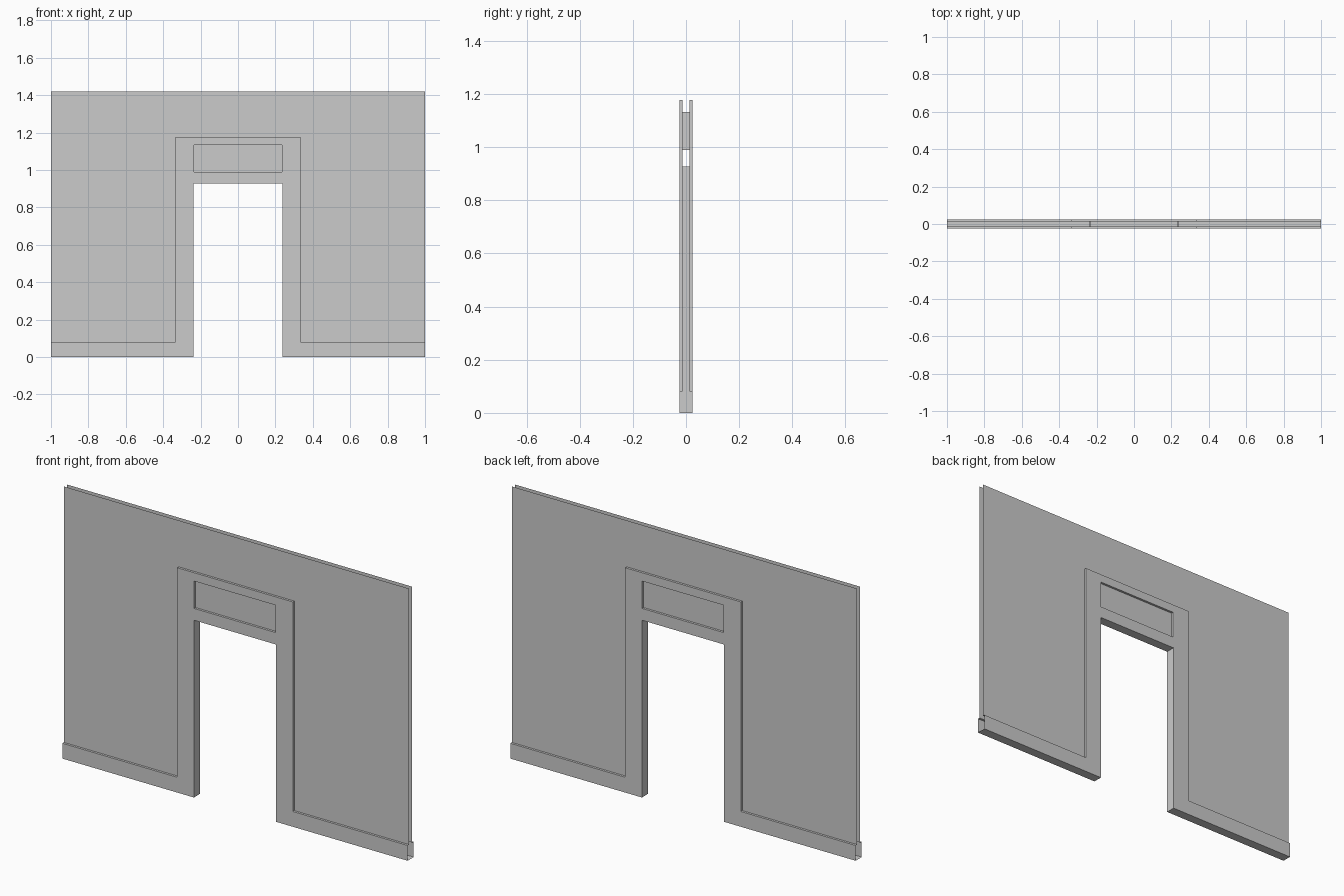
import bpy, bmesh

if "Cube" in bpy.data.objects:
    bpy.data.objects.remove(bpy.data.objects["Cube"])

WALL_Y, TRIM_Y = -0.013, -0.025      # front planes of wall sheet and trim


def plate(bm, pts, y):
    """Flat front-facing outline of (x, z) points at depth y."""
    bm.faces.new([bm.verts.new((x, y, z)) for x, z in pts])


def strip(bm, path, y0, y1):
    """Ribbon following an (x, z) path, spanning y0 to y1."""
    rows = [(bm.verts.new((x, y0, z)), bm.verts.new((x, y1, z))) for x, z in path]
    for (a, d), (b, c) in zip(rows, rows[1:]):
        bm.faces.new((a, b, c, d))


def finish(name, bm):
    """Weld the quarter model and mirror it left/right and front/back."""
    bmesh.ops.remove_doubles(bm, verts=bm.verts, dist=1e-5)
    me = bpy.data.meshes.new(name)
    bm.to_mesh(me)
    bm.free()
    ob = bpy.data.objects.new(name, me)
    bpy.context.collection.objects.link(ob)
    m = ob.modifiers.new("mirror", 'MIRROR')
    m.use_axis = (True, True, False)
    m.merge_threshold = 1e-4


outer = [(1, 0.08), (0.335, 0.08), (0.335, 1.177), (0, 1.177)]
opening = [(1, 0), (0.238, 0), (0.238, 0.928), (0, 0.928)]
transom = [(0, 0.99), (0.236, 0.99), (0.236, 1.133), (0, 1.133)]

# Thin wall sheets, open at the ends and top
bm = bmesh.new()
plate(bm, [(1, 0.08), (1, 1.42), (0, 1.42)] + outer[::-1], WALL_Y)
finish("wall_sheets", bm)

# Raised door casing and baseboard, with ledges, jambs and transom reveal
bm = bmesh.new()
plate(bm, opening[::-1] + outer + transom[::-1], TRIM_Y)
strip(bm, outer, WALL_Y, TRIM_Y)
strip(bm, opening, TRIM_Y, 0)
strip(bm, transom, TRIM_Y, 0)
finish("door_casing", bm)

# Recessed panel above the doorway
bm = bmesh.new()
plate(bm, transom, WALL_Y)
finish("transom_panel", bm)
